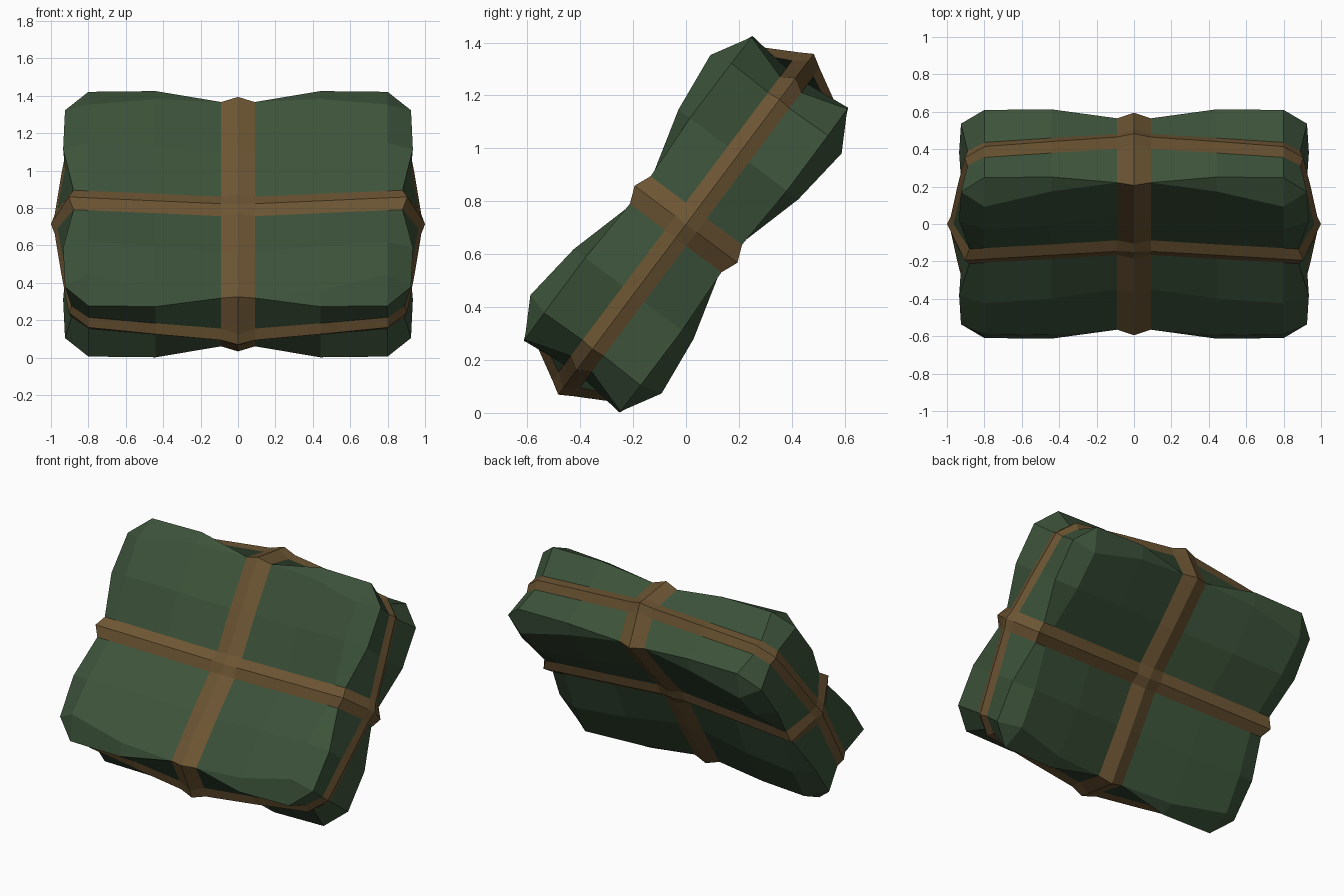
import bpy, bmesh, math

if "Cube" in bpy.data.objects:
    bpy.data.objects.remove(bpy.data.objects["Cube"])

# Local axes: x = width, y = length, z = thickness. One eighth is built, then mirrored.
P = {
    # front panel of one puffed quarter
    "v00": (.09, .065, .158), "v10": (.44, .065, .185), "v20": (.80, .065, .210),
    "v01": (.09, .33, .190), "v11": (.44, .33, .250), "v21": (.80, .33, .283),
    "v12": (.44, .64, .262), "v22": (.80, .567, .310),
    # corners pinched under the straps
    "c1": (.09, .655, .215), "c2": (.88, .065, .216),
    # end and side panels
    "u1": (.44, .72, .226), "u2": (.80, .715, .226),
    "x1": (.935, .33, .229), "x2": (.925, .59, .228),
    "t0": (.09, .735, .05), "t1": (.44, .70, .05), "t2": (.80, .66, .05),
    "r0": (.965, .065, .05), "r1": (.925, .33, .05), "r2": (.89, .585, .05),
    # raised ridges along the middle of each strap
    "a0": (0, .065, .180), "a1": (0, .33, .212), "a2": (0, .668, .243), "a3": (0, .775, .05),
    "b0": (.09, 0, .183), "b1": (.44, 0, .208), "b2": (.80, 0, .235),
    "b3": (.905, 0, .243), "b4": (.98, 0, .05),
    "d0": (.09, .775, 0), "d1": (.44, .735, 0), "d2": (.80, .69, 0),
    "d3": (.905, .59, 0), "d4": (.945, .33, 0), "d5": (.98, .065, 0),
    # strap crossings
    "kv": (0, 0, .186), "ku": (0, .805, 0), "kx": (1.0, 0, 0),
}


def material(name, rgb):
    m = bpy.data.materials.new(name)
    m.diffuse_color = (*rgb, 1)
    m.use_nodes = True
    m.node_tree.nodes["Principled BSDF"].inputs["Base Color"].default_value = m.diffuse_color
    return m


def ribbon(left, right):
    """Quads between two rows of named points."""
    l, r = left.split(), right.split()
    return [f"{l[i]} {l[i+1]} {r[i+1]} {r[i]}" for i in range(len(l) - 1)]


def part(name, faces, mat):
    bm = bmesh.new()
    verts = {}
    for f in faces:
        keys = f.split()
        for k in keys:
            if k not in verts:
                verts[k] = bm.verts.new(P[k])
        face = bm.faces.new([verts[k] for k in keys])
        face.normal_update()
        if face.normal.dot(face.calc_center_median()) < 0:
            face.normal_flip()
    me = bpy.data.meshes.new(name)
    bm.to_mesh(me)
    bm.free()
    me.materials.append(mat)
    ob = bpy.data.objects.new(name, me)
    bpy.context.collection.objects.link(ob)
    mod = ob.modifiers.new("mirror", 'MIRROR')
    mod.use_axis = (True, True, True)
    mod.merge_threshold = 0.0005
    # lean the whole bundle back
    ob.rotation_euler = (math.radians(53.13), 0, 0)
    ob.location = (0, 0, .713)


green = material("dark green cloth", (.045, .085, .042))
brown = material("brown strap", (.15, .09, .033))

# puffed cloth quarters
cover = (ribbon("v00 v10 v20", "v01 v11 v21") + ribbon("v01 v11 v21", "c1 v12 v22")
         + ribbon("v20 v21 v22", "c2 x1 x2") + ribbon("c1 u1 u2", "t0 t1 t2")
         + ribbon("c2 x1 x2", "r0 r1 r2")
         + ["c1 v12 u1", "v12 v22 u2 u1", "v22 x2 u2", "u2 x2 r2 t2"])
part("cloth_cover", cover, green)

# three straps, each meeting the others at the crossings
part("lengthwise_strap", ribbon("kv a0 a1 a2 a3 ku", "b0 v00 v01 c1 t0 d0"), brown)
part("crosswise_strap", ribbon("b0 b1 b2 b3 b4 kx", "v00 v10 v20 c2 r0 d5"), brown)
part("rim_strap", ribbon("d0 d1 d2 d3 d4 d5", "t0 t1 t2 r2 r1 r0"), brown)
